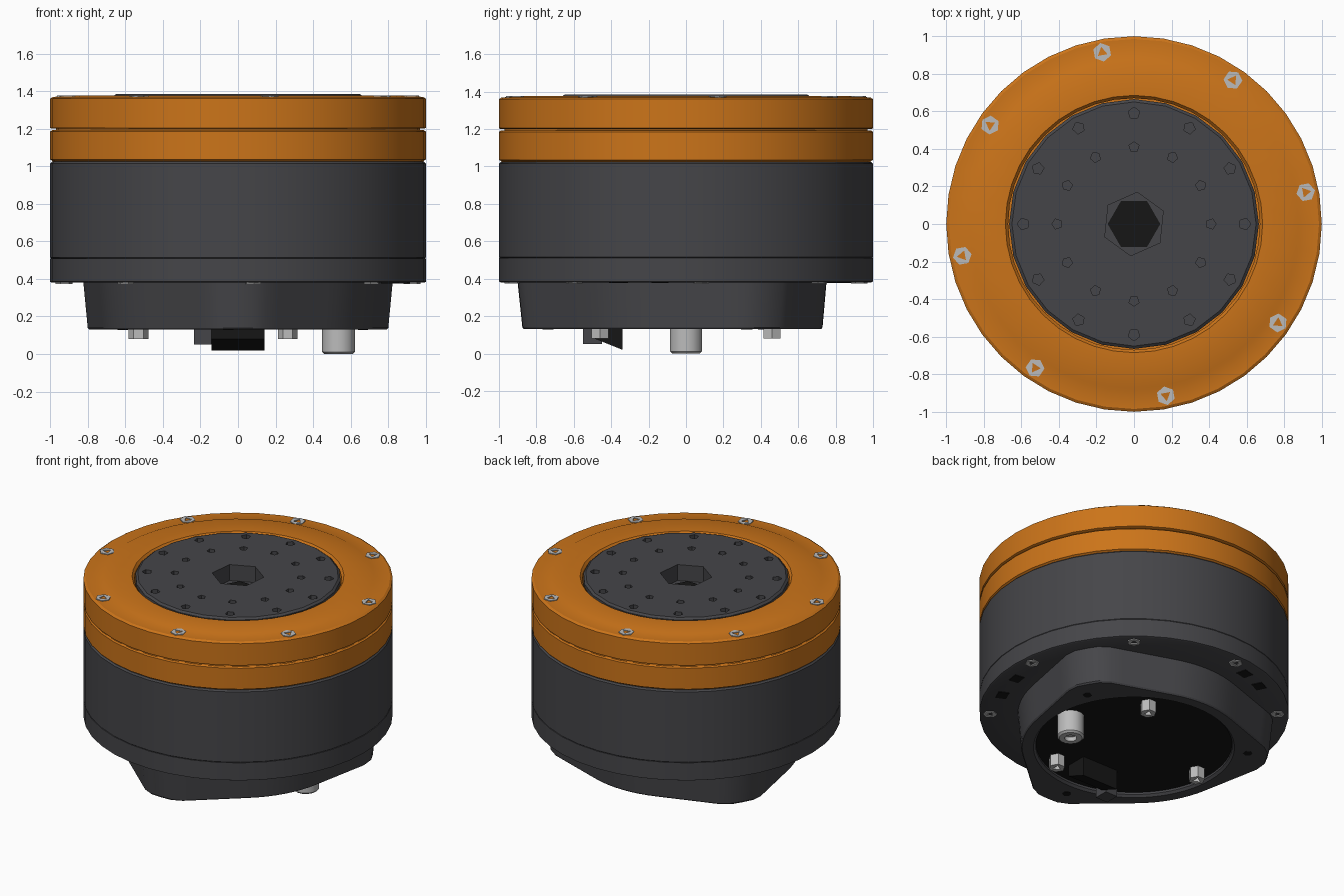
import bpy, bmesh
from math import sin, cos, pi, radians

if "Cube" in bpy.data.objects:
    bpy.data.objects.remove(bpy.data.objects["Cube"])


def material(name, rgb):
    m = bpy.data.materials.new(name)
    m.diffuse_color = (*rgb, 1)
    m.use_nodes = True
    m.node_tree.nodes["Principled BSDF"].inputs["Base Color"].default_value = m.diffuse_color
    return m


DARK = material("dark_grey", (0.06, 0.06, 0.066))
BLACK = material("black", (0.008, 0.008, 0.008))
ORANGE = material("orange", (0.60, 0.175, 0.01))
STEEL = material("steel", (0.5, 0.5, 0.5))


def circle(r, z, n, turn=0.0, cx=0.0, cy=0.0):
    return [(cx + r * cos(turn + 2 * pi * i / n), cy + r * sin(turn + 2 * pi * i / n), z)
            for i in range(n)]


def add_loft(bm, rings, cap_start=True, cap_end=True, closed=False):
    """Skin a list of equal-length point rings."""
    loops = [[bm.verts.new(p) for p in ring] for ring in rings]
    n = len(loops[0])
    pairs = list(zip(loops, loops[1:]))
    if closed:
        pairs.append((loops[-1], loops[0]))
    for a, b in pairs:
        for i in range(n):
            j = (i + 1) % n
            bm.faces.new((a[i], a[j], b[j], b[i]))
    if not closed:
        if cap_start:
            bm.faces.new(loops[0])
        if cap_end:
            bm.faces.new(loops[-1])


def finish(bm, name, mat=None, smooth=True):
    bmesh.ops.recalc_face_normals(bm, faces=bm.faces[:])
    me = bpy.data.meshes.new(name)
    bm.to_mesh(me)
    bm.free()
    ob = bpy.data.objects.new(name, me)
    bpy.context.collection.objects.link(ob)
    if mat:
        me.materials.append(mat)
    bpy.ops.object.select_all(action='DESELECT')
    ob.select_set(True)
    bpy.context.view_layer.objects.active = ob
    if smooth:
        bpy.ops.object.shade_smooth_by_angle(angle=radians(30))
    return ob


def lathe(name, profile, mat, n=40, closed=False):
    bm = bmesh.new()
    add_loft(bm, [circle(r, z, n) for r, z in profile], closed=closed)
    return finish(bm, name, mat)


def box(name, x0, x1, y0, y1, z0, z1, mat, slope=0.0):
    """Box whose lower face may rise by slope towards y0."""
    bm = bmesh.new()
    low = [(x0, y0, z0 + slope), (x1, y0, z0 + slope), (x1, y1, z0), (x0, y1, z0)]
    add_loft(bm, [low, [(x, y, z1) for x, y, _ in low]])
    return finish(bm, name, mat, False)


def bolts(name, radius, angles, r, z_base, z_head):
    """Hex-outlined screws with a triangular socket in the head."""
    bm = bmesh.new()
    depth = (z_base - z_head) * 0.5
    for a in angles:
        cx, cy = radius * cos(a), radius * sin(a)

        def tri(z):
            return [(cx + r * k * cos(a + i * pi / 3), cy + r * k * sin(a + i * pi / 3), z)
                    for i, k in enumerate((0.6, 0.3) * 3)]
        add_loft(bm, [circle(r, z_base, 6, a, cx, cy), circle(r, z_head, 6, a, cx, cy),
                      tri(z_head), tri(z_head + depth)])
    return finish(bm, name, STEEL, False)


def ring_angles(n, start_deg):
    return [radians(start_deg) + 2 * pi * i / n for i in range(n)]


# Stacked round housing: base flange, motor body, two orange rings
lathe("base_flange", [(0.70, 0.38), (0.99, 0.38), (1.0, 0.385), (1.0, 0.51), (0.70, 0.51)],
      DARK, closed=True)
lathe("motor_body", [(0.995, 0.51), (1.0, 0.515), (1.0, 1.015), (0.99, 1.025)], DARK)
lathe("lower_orange_ring", [(0.98, 1.02), (0.99, 1.03), (1.0, 1.035), (1.0, 1.185), (0.99, 1.192),
                            (0.97, 1.192), (0.97, 1.21)], ORANGE)
lathe("upper_orange_ring", [(0.67, 1.20), (0.99, 1.20), (1.0, 1.205), (1.0, 1.36), (0.985, 1.37),
                            (0.89, 1.371), (0.875, 1.378), (0.685, 1.378), (0.67, 1.36)],
      ORANGE, closed=True)
bolts("top_screws", 0.93, ring_angles(8, 10.5), 0.05, 1.34, 1.376)

# Output disc with two circles of screw holes and a hexagonal centre bore
disc = lathe("output_disc", [(0.665, 1.22), (0.665, 1.372), (0.65, 1.384)], DARK, n=24)
bm = bmesh.new()
for radius, r in ((0.59, 0.032), (0.41, 0.028)):
    for a in ring_angles(12, 0):
        cx, cy = radius * cos(a), radius * sin(a)
        add_loft(bm, [circle(r, z, 5, a, cx, cy) for z in (1.32, 1.45)])
add_loft(bm, [circle(0.17, z, 6, radians(24)) for z in (1.27, 1.45)])
cutter = finish(bm, "hole_cutter", None, False)
cutter.hide_render = True
mod = disc.modifiers.new("holes", 'BOOLEAN')
mod.operation, mod.object, mod.solver = 'DIFFERENCE', cutter, 'EXACT'
bpy.context.view_layer.objects.active = disc
bpy.ops.object.modifier_apply(modifier=mod.name)
bpy.data.objects.remove(cutter)
lathe("bore_floor", [(0.14, 1.265), (0.14, 1.275)], BLACK, n=6)


# Three-lobed rear cover, slightly tapered, with a round opening
def cover_ring(scale, z, n=72):
    pts = []
    for i in range(n):
        a = 360 * i / n
        d = abs((a - 30 + 60) % 120 - 60)
        r = 0.73 if d > 41 else min(0.875, 0.73 / cos(radians(41 - d)))
        pts.append((scale * r * cos(radians(a)), scale * r * sin(radians(a)), z))
    return pts


bm = bmesh.new()
add_loft(bm, [cover_ring(1.03, 0.39), cover_ring(1.0, 0.14), cover_ring(0.99, 0.13),
              circle(0.65, 0.13, 72), circle(0.635, 0.145, 72), circle(0.635, 0.20, 72)],
         cap_end=False)
finish(bm, "rear_cover", DARK)
lathe("rear_panel", [(0.64, 0.16), (0.64, 0.19)], BLACK)

# Screw holes in the cover lobes
bm = bmesh.new()
for a in ring_angles(3, 26):
    cx, cy = 0.74 * cos(a), 0.74 * sin(a)
    add_loft(bm, [circle(0.03, z, 6, a, cx, cy) for z in (0.128, 0.15)])
finish(bm, "cover_screw_holes", BLACK, False)

# Flange screws and cable slots on the underside of the flange
bolts("flange_screws", 0.93, ring_angles(8, 5), 0.045, 0.41, 0.374)
for k, deg in enumerate((-24, -9, 104, 116)):
    slot = box(f"flange_slot_{k}", 0.85, 0.92, -0.04, 0.04, 0.376, 0.40, BLACK)
    slot.rotation_euler.z = radians(deg)

# Parts standing on the rear panel
bolts("rear_screws", 0.53, ring_angles(3, 60), 0.053, 0.17, 0.08)
bm = bmesh.new()
c = dict(cx=0.535, cy=0.0)
add_loft(bm, [circle(0.088, 0.17, 14, **c), circle(0.088, 0.012, 14, **c),
              circle(0.075, 0.0, 14, **c), circle(0.04, 0.0, 14, **c), circle(0.04, 0.03, 14, **c)])
finish(bm, "cable_post", STEEL)
box("main_connector", -0.14, 0.14, -0.49, -0.34, 0.02, 0.17, BLACK, slope=0.06)
box("small_connector", -0.235, -0.14, -0.55, -0.45, 0.05, 0.17, DARK)
